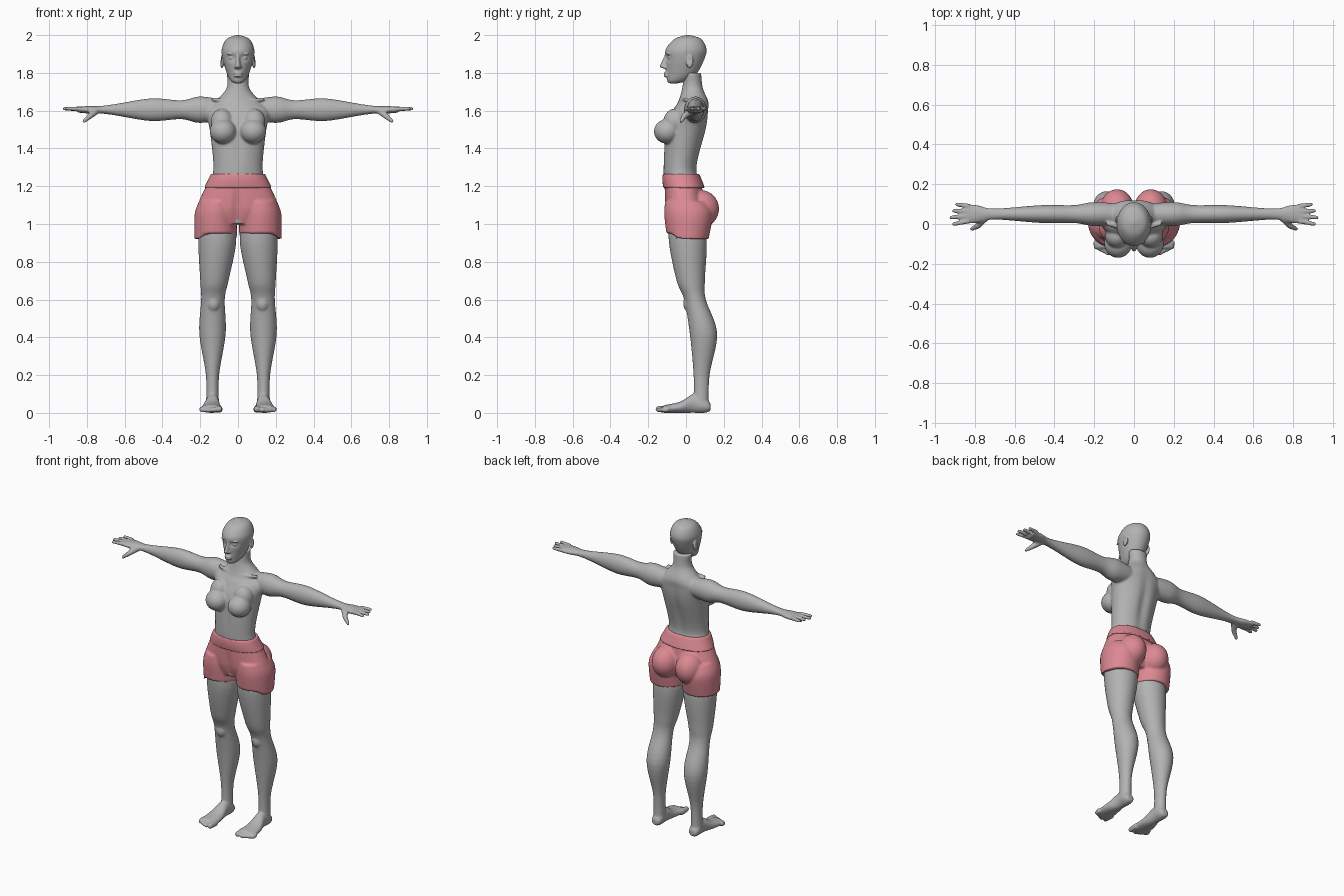
import bpy, bmesh, math
from mathutils import Matrix, Vector

if "Cube" in bpy.data.objects:
    bpy.data.objects.remove(bpy.data.objects["Cube"], do_unlink=True)


def material(name, color):
    mat = bpy.data.materials.new(name)
    mat.use_nodes = True
    mat.diffuse_color = color
    mat.node_tree.nodes["Principled BSDF"].inputs["Base Color"].default_value = color
    return mat


def ease(before, start, end, after, t):
    """Smooth curve from start to end whose slope follows the neighbouring rows."""
    result = []
    for p, q, r, s in zip(before, start, end, after):
        slope_in, slope_out = (r - p) / 2, (s - q) / 2
        bend = slope_in * (1 - t) - slope_out * t
        blend = t * t * (3 - 2 * t)
        result.append(q + (r - q) * blend + bend * t * (1 - t))
    return result


def loft(bm, axis, rows, side=1, power=2.0, steps=6, segments=48):
    """Rows hold a position on the axis, then the low and high bound of both cross directions."""
    padded = [rows[0], *rows, rows[-1]]
    cuts = [ease(*padded[i:i + 4], step / steps)
            for i in range(len(rows) - 1) for step in range(steps)]
    cuts.append(rows[-1])
    rings = []
    for t, u_low, u_high, v_low, v_high in cuts:
        ring = []
        for k in range(segments):
            angle = math.tau * k / segments
            c, s = math.cos(angle), math.sin(angle)
            c = math.copysign(abs(c) ** (2 / power), c)
            s = math.copysign(abs(s) ** (2 / power), s)
            u = (u_low + u_high + (u_high - u_low) * c) / 2
            v = (v_low + v_high + (v_high - v_low) * s) / 2
            x, y, z = {"x": (t, u, v), "y": (u, t, v), "z": (u, v, t)}[axis]
            ring.append(bm.verts.new((x * side, y, z)))
        rings.append(ring)
    faces = [bm.faces.new((low[k], low[k - 1], high[k - 1], high[k]))
             for low, high in zip(rings, rings[1:]) for k in range(segments)]
    faces += [bm.faces.new(rings[0]), bm.faces.new(rings[-1])]
    bmesh.ops.recalc_face_normals(bm, faces=faces)
    return [vert for ring in rings for vert in ring]


def column(bm, rows, **options):
    """Upright loft, symmetric in x: height, half width, front, back."""
    return loft(bm, "z", [(z, -w, w, front, back) for z, w, front, back in rows], **options)


def blob(bm, center, size, side=1):
    x, y, z = center
    place = Matrix.Translation((x * side, y, z)) @ Matrix.Diagonal((*size, 1))
    return bmesh.ops.create_uvsphere(bm, u_segments=32, v_segments=20, radius=1, matrix=place)["verts"]


def digit(bm, start, end, base_radius, tip_radius, side=1):
    """Tapered finger or toe with a round tip."""
    flip = Vector((side, 1, 1))
    start, end = Vector(start) * flip, Vector(end) * flip
    span = end - start
    turn = span.to_track_quat("Z", "Y").to_matrix().to_4x4()
    bmesh.ops.create_cone(bm, cap_ends=True, segments=16, radius1=base_radius, radius2=tip_radius,
                          depth=span.length, matrix=Matrix.Translation((start + end) / 2) @ turn)
    blob(bm, end, [tip_radius] * 3)


def push(verts, center, reach, move):
    """Soft sculpting stroke with an elliptical falloff."""
    for vert in verts:
        distance = sum(((a - b) / r) ** 2 for a, b, r in zip(vert.co, center, reach))
        vert.co += Vector(move) * math.exp(-distance)


def finish(bm, name, mat, voxel, smoothing):
    """Fuse the overlapping forms into one smooth surface."""
    mesh = bpy.data.meshes.new(name)
    bm.to_mesh(mesh)
    bm.free()
    mesh.materials.append(mat)
    obj = bpy.data.objects.new(name, mesh)
    bpy.context.collection.objects.link(obj)
    remesh = obj.modifiers.new("Fuse", "REMESH")
    remesh.mode = "VOXEL"
    remesh.voxel_size = voxel
    remesh.use_smooth_shade = True
    relax = obj.modifiers.new("Relax", "SMOOTH")
    relax.factor = 0.5
    relax.iterations = smoothing


skin = material("grey skin", (0.45, 0.45, 0.45, 1))
cloth = material("rose cloth", (0.72, 0.25, 0.29, 1))

# Torso and neck, with spine and belly grooves
body = bmesh.new()
torso = column(body, [
    (1, .15, -.08, .08), (1.2, .15, -.11, .08), (1.3, .13, -.12, .06), (1.5, .15, -.11, .11),
    (1.6, .17, -.07, .12), (1.65, .12, -.04, .12), (1.72, .06, -.02, .09), (1.8, .06, -.01, .08)])
push(torso, center=(0, .1, 1.4), reach=(.03, .06, .2), move=(0, -.015, 0))
push(torso, center=(0, -.12, 1.4), reach=(.02, .05, .1), move=(0, .006, 0))

for side in (1, -1):
    # Chest
    blob(body, (.08, -.1, 1.49), (.07, .07, .065), side)
    blob(body, (.085, -.06, 1.54), (.06, .06, .07), side)
    # Collar bone
    digit(body, (.02, -.03, 1.65), (.13, 0, 1.66), .01, .01, side)
    # Arm and palm: position, half depth, half height
    arm = [(.06, .05, .05), (.2, .06, .07), (.3, .045, .05), (.46, .045, .06),
           (.65, .03, .03), (.73, .03, .02), (.79, .045, .02), (.85, .05, .015)]
    loft(body, "x", [(x, .05 - w, .05 + w, 1.605 - h, 1.605 + h) for x, w, h in arm], side)
    # Fingers, index to little
    for i in range(4):
        reach = .92 - .015 * abs(i - 1)
        digit(body, (.83, .015 + .025 * i, 1.61), (reach, .033 * i, 1.61), .013, .01, side)
    # Thumb
    knuckle = (.785, -.01, 1.57)
    digit(body, (.75, .03, 1.6), knuckle, .02, .015, side)
    digit(body, knuckle, (.815, -.025, 1.545), .015, .01, side)
    # Leg
    loft(body, "z", [
        (1.05, .02, .2, -.09, .09), (.9, .01, .21, -.09, .11), (.7, .05, .2, -.05, .1),
        (.6, .07, .195, -.01, .105), (.42, .065, .205, .02, .165), (.2, .1, .17, .04, .125),
        (.03, .1, .17, .04, .12)], side)
    # Knee cap
    blob(body, (.13, .015, .58), (.035, .03, .045), side)
    # Foot
    loft(body, "y", [
        (.13, .11, .16, .01, .05), (.1, .1, .17, 0, .08), (.04, .1, .17, 0, .1),
        (-.03, .09, .19, 0, .06), (-.12, .08, .2, 0, .04)], side)
    # Toes
    digit(body, (.1, -.09, .02), (.1, -.145, .02), .02, .017, side)
    for i in range(4):
        x = .13 + .02 * i
        digit(body, (x, -.09, .02), (x, -.145 + .01 * i, .015), .016, .013, side)
finish(body, "body", skin, voxel=.0062, smoothing=5)

# Head
head = bmesh.new()
skull = column(head, [
    (1.745, .02, -.09, -.04), (1.76, .04, -.1, .01), (1.8, .06, -.1, .06), (1.88, .083, -.11, .1),
    (1.93, .085, -.105, .108), (1.98, .06, -.06, .08), (2, .01, 0, .02)], segments=64)
# Eye sockets and mouth swell
for x in (.035, -.035):
    push(skull, center=(x, -.1, 1.88), reach=(.025, .04, .016), move=(0, .014, 0))
push(skull, center=(0, -.1, 1.8), reach=(.03, .04, .02), move=(0, -.008, 0))
# Nose
column(head, [(1.9, .008, -.11, -.07), (1.84, .015, -.138, -.07),
              (1.83, .018, -.135, -.07), (1.82, .012, -.11, -.07)])
# Lips
for z in (1.797, 1.784):
    blob(head, (0, -.103, z), (.024, .016, .007))
for side in (1, -1):
    # Eye, brow and nostril
    blob(head, (.035, -.084, 1.88), (.015, .013, .01), side)
    blob(head, (.035, -.092, 1.9), (.024, .01, .006), side)
    blob(head, (.013, -.11, 1.83), (.008, .012, .008), side)
    # Ear with a hollow
    ear = blob(head, (.085, .02, 1.86), (.01, .02, .035), side)
    push(ear, center=(.1 * side, .016, 1.87), reach=(.02, .01, .016), move=(-.01 * side, 0, 0))
finish(head, "head", skin, voxel=.0045, smoothing=3)

# Shorts: hips with a front seam
shorts = bmesh.new()
hips = column(shorts, [(1, .19, -.08, .08), (1.05, .22, -.1, .1), (1.1, .215, -.11, .1),
                       (1.22, .16, -.115, .08)], power=2.3)
push(hips, center=(0, -.12, 1.08), reach=(.012, .05, .12), move=(0, .014, 0))
for side in (1, -1):
    # Seat
    blob(shorts, (.085, .075, 1.08), (.085, .1, .1), side)
    # Leg with a hem that is cut higher in front
    leg = loft(shorts, "z", [(.92, .006, .23, -.1, .12), (1.05, .008, .23, -.115, .14),
                             (1.12, .02, .205, -.11, .11)], side)
    for vert in leg:
        if vert.co.y < 0 and abs(vert.co.x) < .205:
            vert.co.z = max(vert.co.z, .95)
finish(shorts, "shorts", cloth, voxel=.0062, smoothing=4)

# Waistband
band = bmesh.new()
column(band, [(1.19, .18, -.12, .1), (1.23, .16, -.125, .085), (1.266, .143, -.123, .07)], power=2.2)
finish(band, "waistband", cloth, voxel=.006, smoothing=2)
